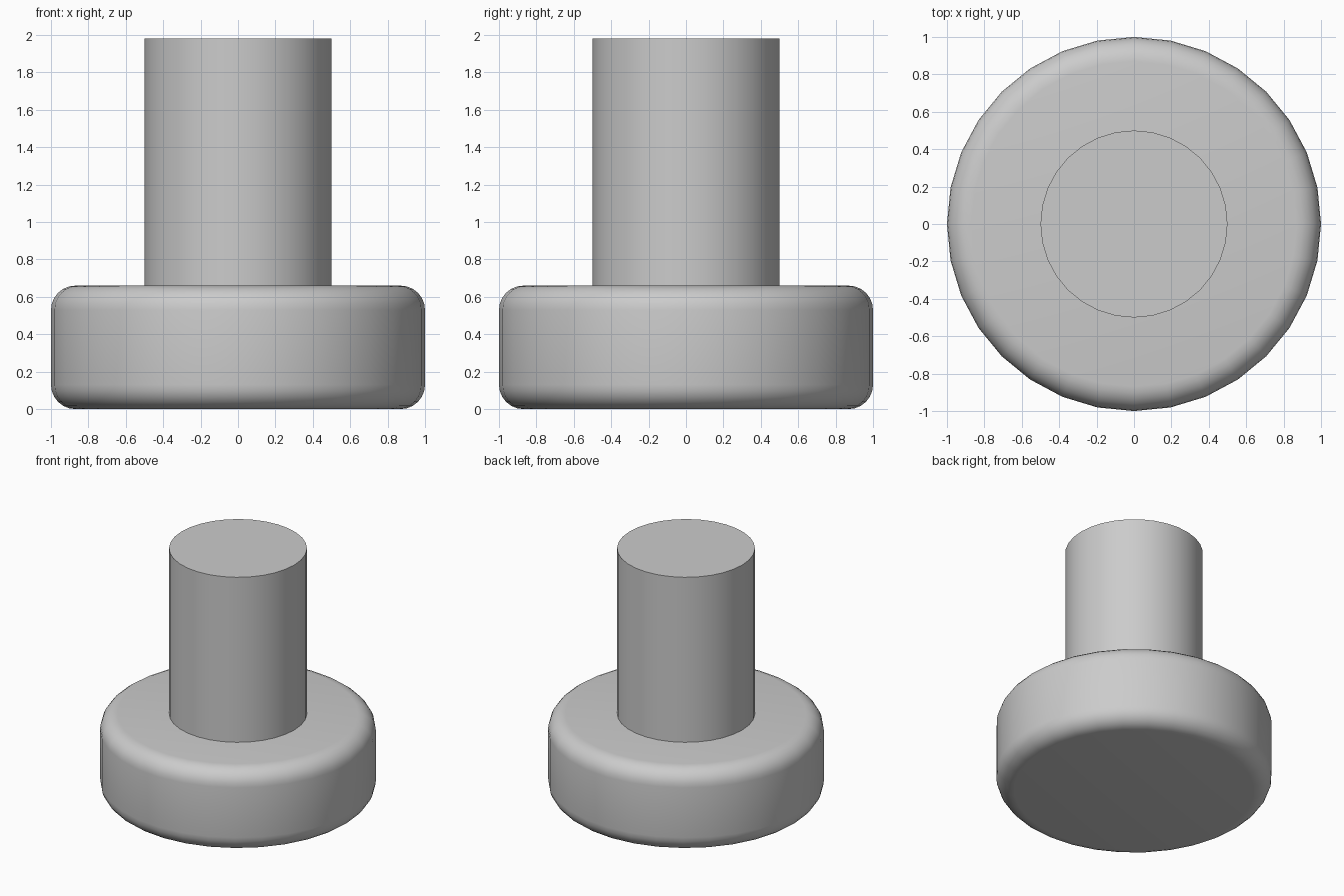
import bpy
import math

cube = bpy.data.objects.get("Cube")
if cube:
    bpy.data.objects.remove(cube, do_unlink=True)

SIDES = 32

grey = bpy.data.materials.new("plain grey")
grey.use_nodes = True
colour = (0.6, 0.6, 0.6, 1)
grey.diffuse_color = colour
grey.node_tree.nodes["Principled BSDF"].inputs["Base Color"].default_value = colour


def cylinder(name, radius, bottom, top):
    bpy.ops.mesh.primitive_cylinder_add(
        vertices=SIDES, radius=radius, depth=top - bottom,
        location=(0, 0, (bottom + top) / 2))
    part = bpy.context.object
    part.name = name
    part.data.materials.append(grey)
    return part


# Wide round base with rounded rims
base = cylinder("base", 1.0, 0, 0.66)
bevel = base.modifiers.new("rounded rims", 'BEVEL')
bevel.width = 0.13
bevel.segments = 6
bevel.limit_method = 'ANGLE'
bevel.angle_limit = math.radians(40)
bpy.ops.object.modifier_apply(modifier=bevel.name)
bpy.ops.object.shade_smooth_by_angle(angle=math.radians(40))

# Upright stem with a flat, sharp-edged top
cylinder("stem", 0.5, 0.66, 1.98)
bpy.ops.object.shade_smooth_by_angle(angle=math.radians(40))
